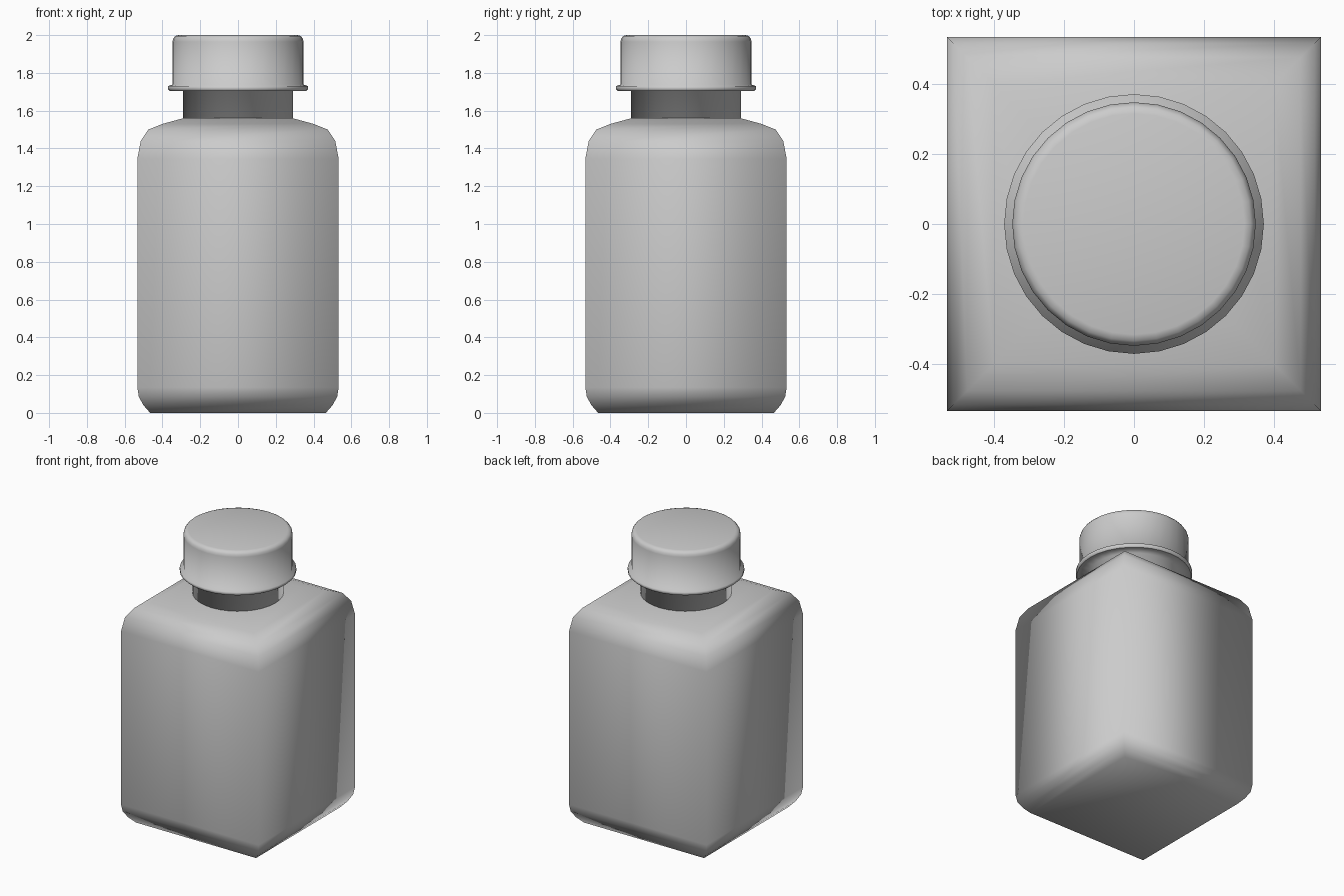
import bpy, bmesh, math

old = bpy.data.objects.get("Cube")
if old:
    bpy.data.objects.remove(old, do_unlink=True)

# One plain grey material
GREY = (0.6, 0.6, 0.6, 1.0)
grey = bpy.data.materials.new("plain grey")
grey.use_nodes = True
grey.diffuse_color = GREY
grey.node_tree.nodes["Principled BSDF"].inputs["Base Color"].default_value = GREY


def loft(name, profile, sides, turn=0.0, scale=1.0, bottom=True, top=True):
    """Stack regular rings given as (radius, height), bottom to top."""
    bm = bmesh.new()
    rings = []
    for r, z in profile:
        angles = [turn + 2 * math.pi * i / sides for i in range(sides)]
        rings.append([bm.verts.new((r * scale * math.cos(a), r * scale * math.sin(a), z))
                      for a in angles])
    for low, high in zip(rings, rings[1:]):
        for i in range(sides):
            j = (i + 1) % sides
            bm.faces.new((low[i], low[j], high[j], high[i]))
    if bottom:
        bm.faces.new(rings[0][::-1])
    if top:
        bm.faces.new(rings[-1])
    for face in bm.faces:
        face.smooth = True
    mesh = bpy.data.meshes.new(name)
    bm.to_mesh(mesh)
    bm.free()
    mesh.materials.append(grey)
    obj = bpy.data.objects.new(name, mesh)
    bpy.context.collection.objects.link(obj)
    return obj


# Square body with rounded foot and shoulders, half widths by height
body = [(0.465, 0), (0.5, 0.04), (0.525, 0.085), (0.533, 0.135),
        (0.533, 1.345), (0.515, 1.44), (0.475, 1.5), (0.4, 1.53), (0.29, 1.56)]
loft("bottle_body", body, 4, turn=math.pi / 4, scale=math.sqrt(2))

# Round neck, flaring into the underside of the cap lip
loft("bottle_neck", [(0.29, 1.555), (0.29, 1.705), (0.362, 1.705)], 32, top=False)

# Screw cap with a lip and a softened top edge
cap = [(0.362, 1.705), (0.37, 1.712), (0.37, 1.73), (0.347, 1.738),
       (0.347, 1.965), (0.343, 1.982), (0.333, 1.995), (0.315, 2)]
loft("bottle_cap", cap, 32, bottom=False)
